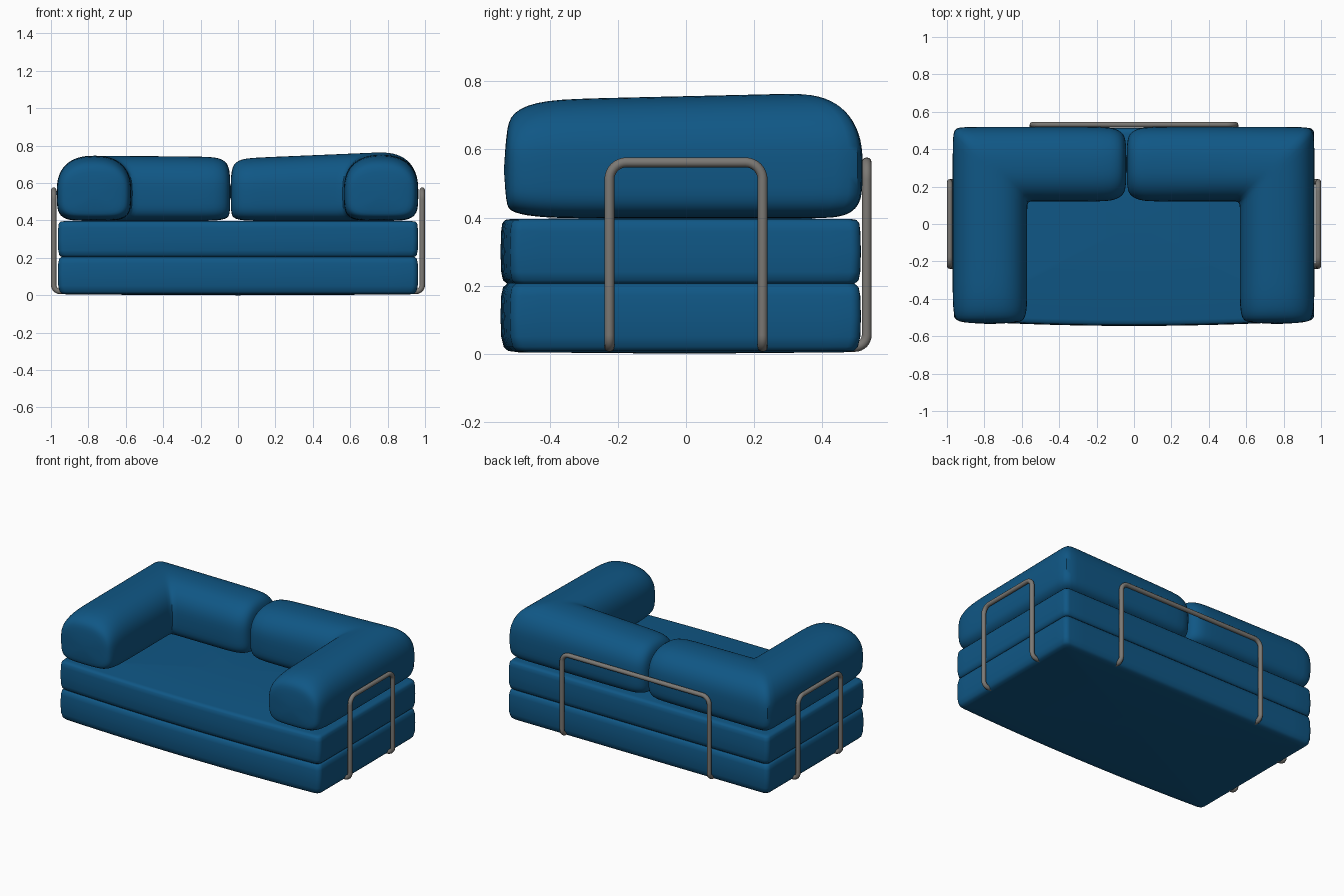
import bpy, bmesh, math
from mathutils import Vector

if "Cube" in bpy.data.objects:
    bpy.data.objects.remove(bpy.data.objects["Cube"])


def material(name, col):
    m = bpy.data.materials.new(name)
    m.diffuse_color = (*col, 1)
    m.use_nodes = True
    m.node_tree.nodes["Principled BSDF"].inputs["Base Color"].default_value = m.diffuse_color
    return m


BLUE = material("blue fabric", (0.005, 0.095, 0.235))
GREY = material("grey metal", (0.2, 0.19, 0.175))


def activate(ob):
    bpy.ops.object.select_all(action='DESELECT')
    ob.select_set(True)
    bpy.context.view_layer.objects.active = ob


def loft(name, rings, pole_a, pole_b, angle, subsurf=0):
    """Skin closed rings and close both ends with a fan to a pole."""
    bm = bmesh.new()
    vr = [[bm.verts.new(p) for p in r] for r in rings]
    n = len(rings[0])
    for a, b in zip(vr, vr[1:]):
        for i in range(n):
            j = (i + 1) % n
            bm.faces.new((a[i], a[j], b[j], b[i]))
    for ring, pole in ((vr[0], pole_a), (vr[-1], pole_b)):
        c = bm.verts.new(pole)
        for i in range(n):
            bm.faces.new((ring[i], ring[(i + 1) % n], c))
    bmesh.ops.recalc_face_normals(bm, faces=bm.faces)
    me = bpy.data.meshes.new(name)
    bm.to_mesh(me)
    bm.free()
    me.materials.append(BLUE)
    ob = bpy.data.objects.new(name, me)
    bpy.context.collection.objects.link(ob)
    activate(ob)
    bpy.ops.object.shade_smooth_by_angle(angle=math.radians(angle))
    if subsurf:
        mod = ob.modifiers.new("soften", 'SUBSURF')
        mod.levels = mod.render_levels = subsurf
    return ob


# Mattress slabs: rounded rectangle with a bowed front
HX, Y0, Y1 = 0.962, -0.515, 0.513


def slab_ring(z, inset, rad=0.03):
    hx, hy, cy = HX - inset, (Y1 - Y0) / 2 - inset, (Y0 + Y1) / 2
    corners = []
    for k, (sx, sy) in enumerate(((1, 1), (-1, 1), (-1, -1), (1, -1))):
        for i in range(6):
            t = math.pi / 2 * (k + i / 5)
            corners.append(Vector((sx * (hx - rad) + rad * math.cos(t),
                                   cy + sy * (hy - rad) + rad * math.sin(t), z)))
    pts = []
    for i, p in enumerate(corners):
        q = corners[(i + 1) % len(corners)]
        steps = 16 if (q - p).length > 0.3 else 1
        pts += [p.lerp(q, s / steps) for s in range(steps)]
    for p in pts:
        if p.y < 0:
            p.y -= 0.029 * max(0, 1 - (p.x / HX) ** 2) * (p.y / Y0)
    return pts


def slab(name, prof, zlow, zhigh):
    loft(name, [slab_ring(z, d) for z, d in prof], (0, 0, zlow), (0, 0, zhigh), 50)


slab("lower_mattress", [(0.004, .05), (0.008, .02), (0.02, .008), (0.05, 0.001), (0.11, -.001),
                        (0.17, 0.001), (0.195, .006), (0.206, .018)], 0, 0.206)
slab("upper_mattress", [(0.205, .018), (0.216, .006), (0.24, 0.001), (0.3, -.001), (0.36, 0.001),
                        (0.383, .004), (0.393, .012), (0.396, .03)], 0.205, 0.398)


# L-shaped bolsters: a soft D profile swept along back and arm with a mitre
N = 32
ZC, HALF = 0.56, 0.2
# distance from end, side scale, height scale
END = [(0.0, .62, .42), (0.006, .84, .64), (0.022, .93, .78), (0.06, .98, .9),
       (0.12, 1, .97), (0.2, 1, 1)]


def profile(top):
    pts = []
    for i in range(N):
        t = 2 * math.pi * i / N
        c, s = math.cos(t), math.sin(t)
        e = 2 / 2.4 if s >= 0 else 2 / 4.5
        h = top - ZC if s >= 0 else ZC - 0.397
        pts.append((HALF * math.copysign(abs(c) ** e, c),
                    ZC + h * math.copysign(abs(s) ** e, s)))
    return pts


def shaped(top, su, sz):
    out = []
    for u, z in profile(top):
        dz = z - ZC
        out.append((u * su, ZC + dz * (sz if dz > 0 else 1 - (1 - sz) * 0.5)))
    return out


def bolster(name, side, xin, xc, tops, ends):
    yc, yfront = 0.32, -0.528
    rings = []
    fr = (0.25, 0.5, 0.75, 0.92)

    def mitre(u):
        return u * (0.975 if u > 0.15 else 1)
    # back leg, from the middle seam to the corner
    for d, su, sz in ends:
        rings.append([(xin + side * d, yc + u, z) for u, z in shaped(tops[0], su, sz)])
    start = xin + side * ends[-1][0]
    for f in fr:
        top = tops[0] + (tops[1] - tops[0]) * f
        rings.append([(start + (xc + side * u - start) * f, yc + u, z) for u, z in profile(top)])
    # mitred corner
    rings.append([(xc + side * mitre(u), yc + mitre(u), z) for u, z in profile(tops[1])])
    # arm leg, from the corner to the front
    start = yfront + END[-1][0]
    for f in reversed(fr):
        top = tops[2] + (tops[1] - tops[2]) * f
        rings.append([(xc + side * u, start + (yc + u - start) * f, z) for u, z in profile(top)])
    for d, su, sz in reversed(END):
        rings.append([(xc + side * u, yfront + d, z) for u, z in shaped(tops[2], su, sz)])
    loft(name, rings, (xin - side * 0.003, yc, ZC), (xc, yfront - 0.008, ZC - 0.02), 80, 1)


MID = [(0.0, .6, .5), (0.008, .76, .72), (0.025, .87, .87), (0.06, .96, .96), (0.11, 1, 1)]
bolster("left_bolster", -1, -0.043, -0.77, (0.742, 0.747, 0.747), MID)
bolster("right_bolster", 1, -0.037, 0.765, (0.736, 0.765, 0.75), MID)


# Tubular brackets: bent tube tucked under the base at both feet
def fillet(pts, radii):
    out = [pts[0]]
    for p, c, q, r in zip(pts, pts[1:], pts[2:], radii):
        a, b = c + (p - c).normalized() * r, c + (q - c).normalized() * r
        centre = a + b - c
        for i in range(9):
            t = math.pi / 2 * i / 8
            out.append(centre + (a - centre) * math.cos(t) + (b - centre) * math.sin(t))
    return out + [pts[-1]]


def bracket(name, place, half, out):
    z0, z1 = 0.02, 0.562
    corner = [(-half, out - .06, z0), (-half, out, z0), (-half, out, z1),
              (half, out, z1), (half, out, z0), (half, out - .06, z0)]
    pts = fillet([Vector(place(*c)) for c in corner], (0.035, 0.05, 0.05, 0.035))
    cu = bpy.data.curves.new(name, 'CURVE')
    cu.dimensions = '3D'
    cu.bevel_depth = 0.0145
    cu.bevel_resolution = 4
    cu.use_fill_caps = True
    sp = cu.splines.new('POLY')
    sp.points.add(len(pts) - 1)
    for v, p in zip(sp.points, pts):
        v.co = (*p, 1)
    cu.materials.append(GREY)
    ob = bpy.data.objects.new(name, cu)
    bpy.context.collection.objects.link(ob)
    activate(ob)
    bpy.ops.object.convert(target='MESH')
    bpy.ops.object.shade_smooth_by_angle(angle=math.radians(50))


bracket("right_bracket", lambda a, o, z: (o, a, z), 0.225, 0.985)
bracket("left_bracket", lambda a, o, z: (-o, a, z), 0.225, 0.985)
bracket("back_bracket", lambda a, o, z: (a, o, z), 0.543, 0.531)
